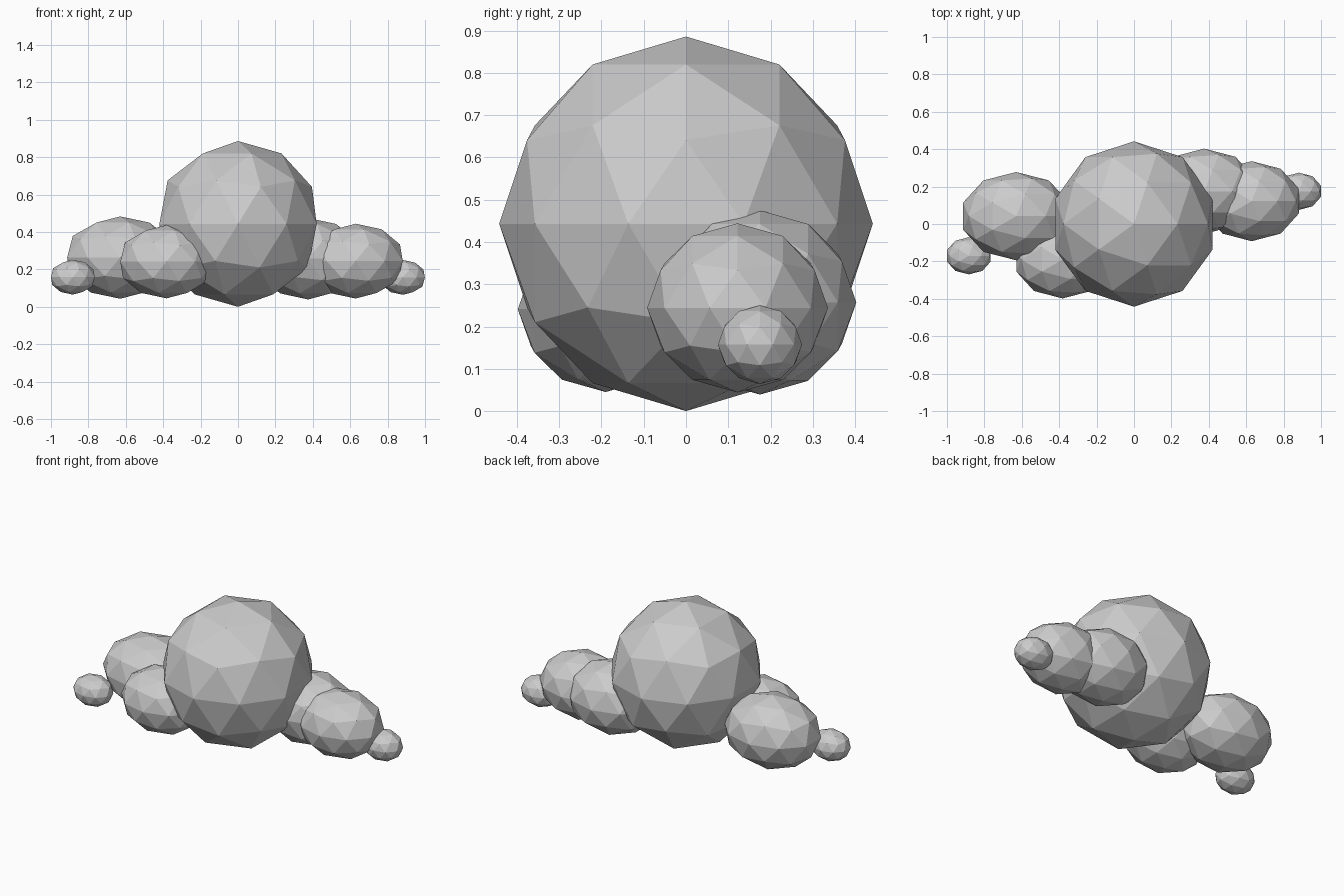
import bpy

if "Cube" in bpy.data.objects:
    bpy.data.objects.remove(bpy.data.objects["Cube"])

# Single plain stone-grey colour
grey = bpy.data.materials.new("light_grey")
grey.diffuse_color = (0.6, 0.6, 0.6, 1.0)
grey.use_nodes = True
grey.node_tree.nodes["Principled BSDF"].inputs["Base Color"].default_value = grey.diffuse_color


def puff(name, centre, radii):
    """Faceted 80-sided ball stretched to the given radii."""
    bpy.ops.mesh.primitive_ico_sphere_add(subdivisions=2, radius=1.0, location=centre)
    ob = bpy.context.object
    ob.name = name
    ob.scale = radii
    bpy.ops.object.transform_apply(location=False, rotation=False, scale=True)
    ob.data.materials.append(grey)
    bpy.ops.object.shade_flat()
    return ob


# Large middle ball
puff("centre_puff", (0, 0, 0.443), (0.442, 0.442, 0.443))

# Left cluster
puff("left_back_puff", (-0.63, 0.042, 0.263), (0.298, 0.236, 0.22))
puff("left_front_puff", (-0.382, -0.19, 0.241), (0.26, 0.208, 0.196))
puff("left_end_puff", (-0.883, -0.17, 0.158), (0.123, 0.0995, 0.093))

# Right cluster
puff("right_inner_puff", (0.375, 0.175, 0.257), (0.285, 0.228, 0.218))
puff("right_outer_puff", (0.629, 0.122, 0.244), (0.265, 0.214, 0.2))
puff("right_end_puff", (0.882, 0.175, 0.157), (0.123, 0.0995, 0.093))
